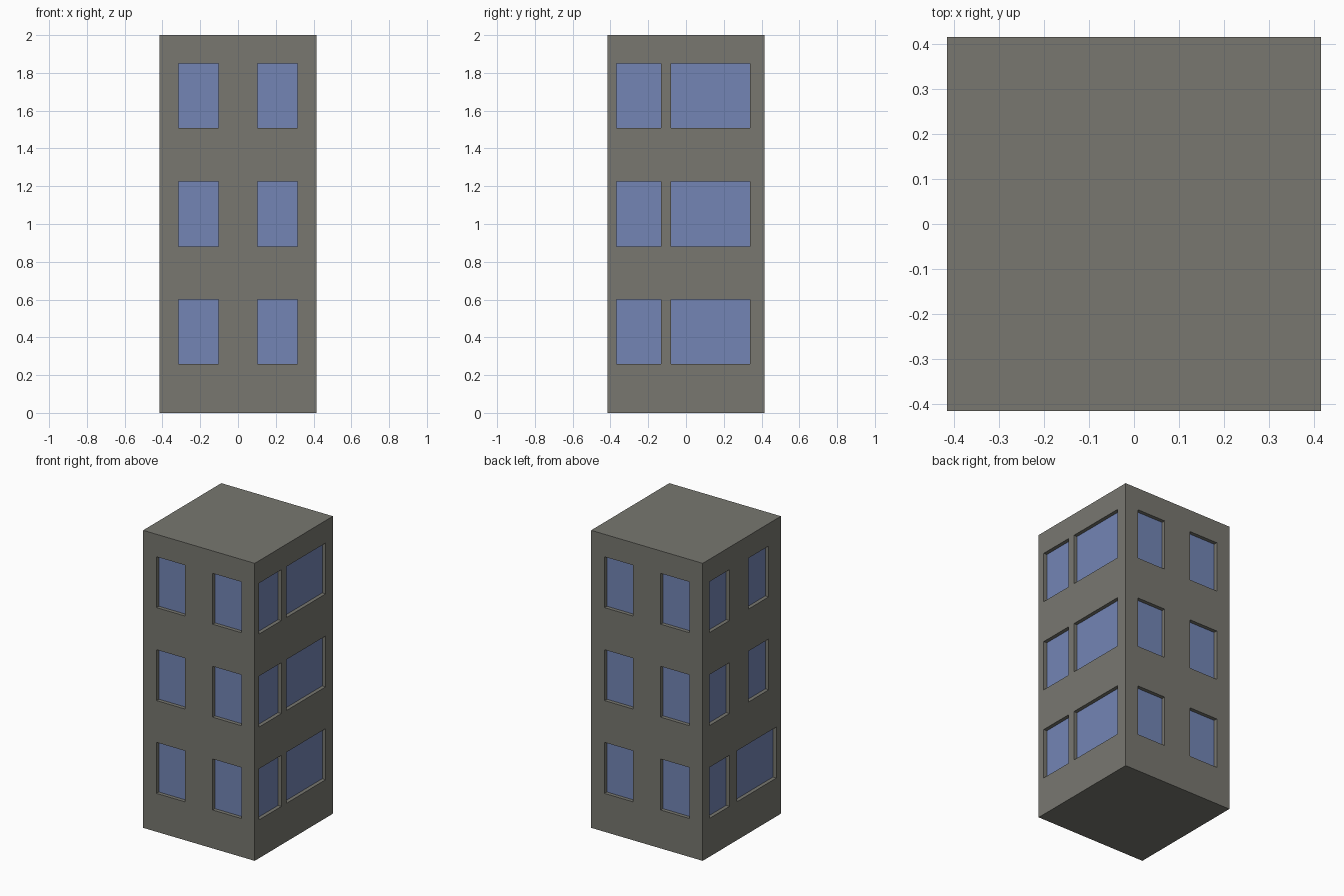
import bpy, bmesh
from mathutils import Matrix, Vector
from math import pi

if "Cube" in bpy.data.objects:
    bpy.data.objects.remove(bpy.data.objects["Cube"])

H = 0.415        # half width of the square tower
TOP = 2.0
DEPTH = 0.025    # window recess
ROWS = [(0.258, 0.601), (0.882, 1.224), (1.507, 1.849)]


def material(name, rgb):
    m = bpy.data.materials.new(name)
    m.diffuse_color = (*rgb, 1.0)
    m.use_nodes = True
    m.node_tree.nodes["Principled BSDF"].inputs["Base Color"].default_value = m.diffuse_color
    return m


wall_mat = material("grey wall", (0.188, 0.186, 0.163))
glass_mat = material("blue glass", (0.172, 0.235, 0.46))


def make_object(name, quads):
    """Each quad is (four points, material index)."""
    bm = bmesh.new()
    for pts, mat in quads:
        bm.faces.new([bm.verts.new(p) for p in pts]).material_index = mat
    bmesh.ops.remove_doubles(bm, verts=bm.verts, dist=1e-5)
    me = bpy.data.meshes.new(name)
    bm.to_mesh(me)
    bm.free()
    me.materials.append(wall_mat)
    me.materials.append(glass_mat)
    ob = bpy.data.objects.new(name, me)
    bpy.context.collection.objects.link(ob)


def facade(name, turn, floors):
    """One wall with recessed windows; floors = window (u0, u1) spans per row."""
    rot = Matrix.Rotation(turn * pi / 2, 3, 'Z')
    quads = []

    def quad(corners, mat=0):
        quads.append(([rot @ Vector((u, d - H, z)) for u, d, z in corners], mat))

    def panel(u0, u1, z0, z1, d=0.0, mat=0):
        quad([(u0, d, z0), (u1, d, z0), (u1, d, z1), (u0, d, z1)], mat)

    z = 0.0
    for (z0, z1), spans in zip(ROWS, floors):
        panel(-H, H, z, z0)                     # solid band below the windows
        u = -H
        for u0, u1 in spans:
            panel(u, u0, z0, z1)                # pier
            panel(u0, u1, z0, z1, DEPTH, 1)     # glass
            ring = [(u0, z0), (u1, z0), (u1, z1), (u0, z1)]
            for (a, b), (c, e) in zip(ring, ring[1:] + ring[:1]):   # reveals
                quad([(a, 0, b), (a, DEPTH, b), (c, DEPTH, e), (c, 0, e)][::-1])
            u = u1
        panel(u, H, z0, z1)
        z = z1
    panel(-H, H, z, TOP)
    make_object(name, quads)


pair = [(-0.315, -0.102), (0.102, 0.315)]
wide = [(-0.367, -0.132), (-0.079, 0.338)]
left_low = [(-0.345, -0.131), (-0.05, 0.367)]
left_high = [(-0.345, -0.131), (0.072, 0.286)]

# Four walls
facade("front_wall", 0, [pair] * 3)
facade("right_wall", 1, [wide] * 3)
facade("back_wall", 2, [pair] * 3)
facade("left_wall", 3, [left_low, left_high, left_high])

# Roof and base
square = [(-H, -H), (H, -H), (H, H), (-H, H)]
make_object("roof", [([(x, y, TOP) for x, y in square], 0)])
make_object("base", [([(x, y, 0) for x, y in square[::-1]], 0)])
